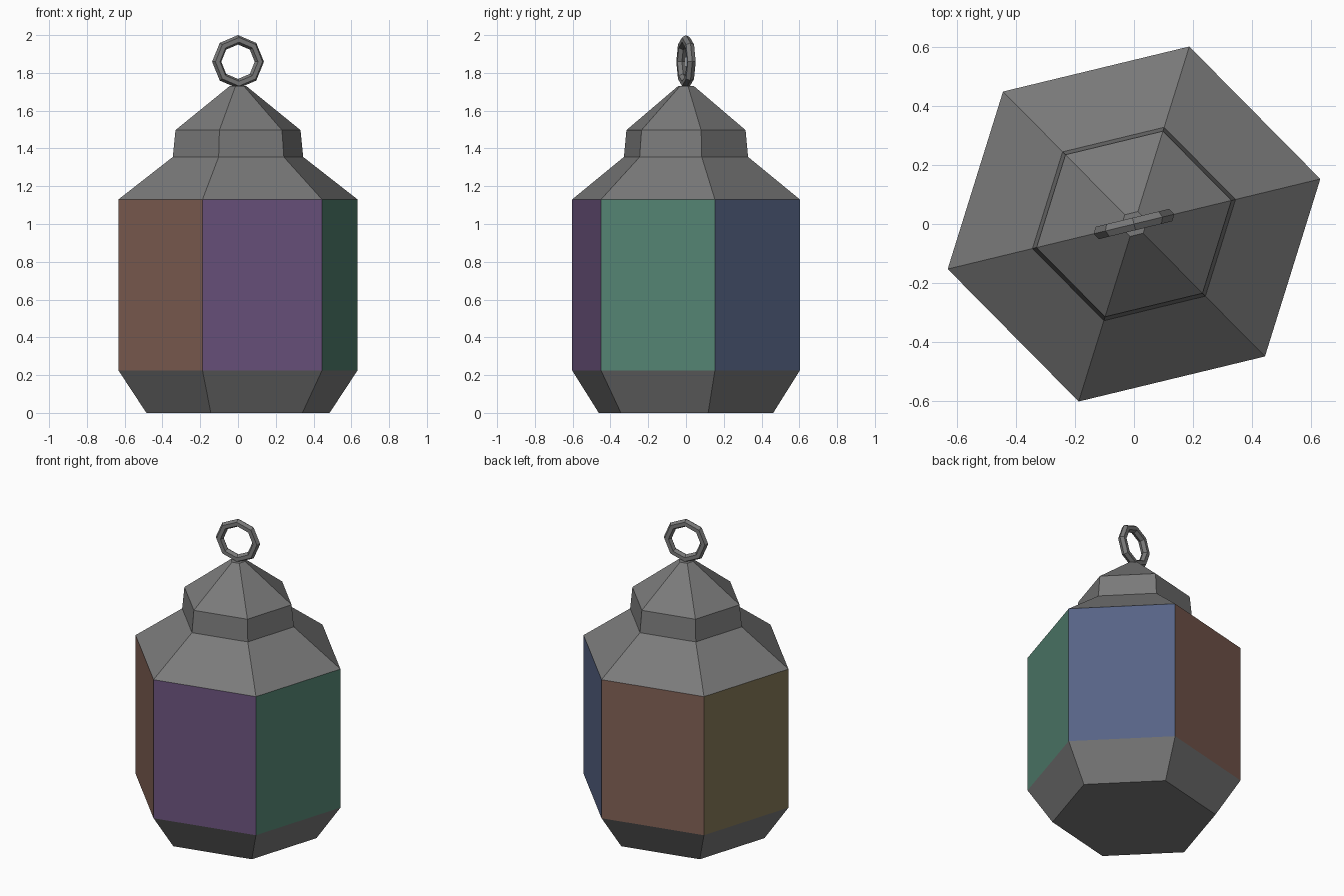
import bpy, bmesh, math
from mathutils import Matrix

if "Cube" in bpy.data.objects:
    bpy.data.objects.remove(bpy.data.objects["Cube"])


def material(name, hex_code):
    m = bpy.data.materials.new(name)
    srgb = [int(hex_code[i:i + 2], 16) / 255 for i in (0, 2, 4)]
    lin = [c / 12.92 if c <= 0.04045 else ((c + 0.055) / 1.055) ** 2.4 for c in srgb]
    m.diffuse_color = (*lin, 1)
    m.use_nodes = True
    m.node_tree.nodes["Principled BSDF"].inputs["Base Color"].default_value = m.diffuse_color
    return m


def finish(name, bm, mats):
    bmesh.ops.recalc_face_normals(bm, faces=bm.faces)
    me = bpy.data.meshes.new(name)
    bm.to_mesh(me)
    bm.free()
    ob = bpy.data.objects.new(name, me)
    bpy.context.collection.objects.link(ob)
    for m in mats:
        me.materials.append(m)
    return ob


metal = material("grey metal", "7a7a7a")
blue = material("blue glass", "566385")
brown = material("russet glass", "826155")
olive = material("olive glass", "807354")
purple = material("purple glass", "6c547f")
green = material("green glass", "548372")

# Slightly skewed hexagon outline, second half mirrored through the centre
half = [(0.633, 0.153), (0.188, 0.603), (-0.445, 0.45)]
hexagon = half + [(-x, -y) for x, y in half]

# Lantern body: hexagon scaled along a height profile (z, scale)
profile = [(0, 0.766), (0.225, 1), (1.13, 1), (1.355, 0.545), (1.497, 0.523), (1.73, 0.07)]
# Pane colour by side, counter-clockwise from the back right
pane_index = [1, 2, 3, 2, 4, 5]
bm = bmesh.new()
rings = [[bm.verts.new((x * s, y * s, z)) for x, y in hexagon] for z, s in profile]
for level, (a, b) in enumerate(zip(rings, rings[1:])):
    for i in range(6):
        j = (i + 1) % 6
        f = bm.faces.new((a[i], a[j], b[j], b[i]))
        f.material_index = pane_index[i] if level == 1 else 0
bm.faces.new(rings[0][::-1])
bm.faces.new(rings[-1])
finish("lantern_body", bm, [metal, blue, brown, olive, purple, green])

# Hanging ring: eight-sided loop with six-sided section, standing upright
bm = bmesh.new()
R, r, N, M = 0.116, 0.025, 8, 6
loops = []
for i in range(N):
    a = 2 * math.pi * i / N
    loop = []
    for k in range(M):
        t = 2 * math.pi * k / M
        d = R + r * math.cos(t)
        loop.append(bm.verts.new((d * math.cos(a), r * math.sin(t), d * math.sin(a))))
    loops.append(loop)
for i in range(N):
    p, q = loops[i], loops[(i + 1) % N]
    for k in range(M):
        m = (k + 1) % M
        bm.faces.new((p[k], p[m], q[m], q[k]))
bmesh.ops.transform(bm, verts=bm.verts,
                    matrix=Matrix.Translation((0, 0, 1.859)) @ Matrix.Rotation(math.radians(13.7), 4, 'Z'))
finish("hanging_ring", bm, [metal])
